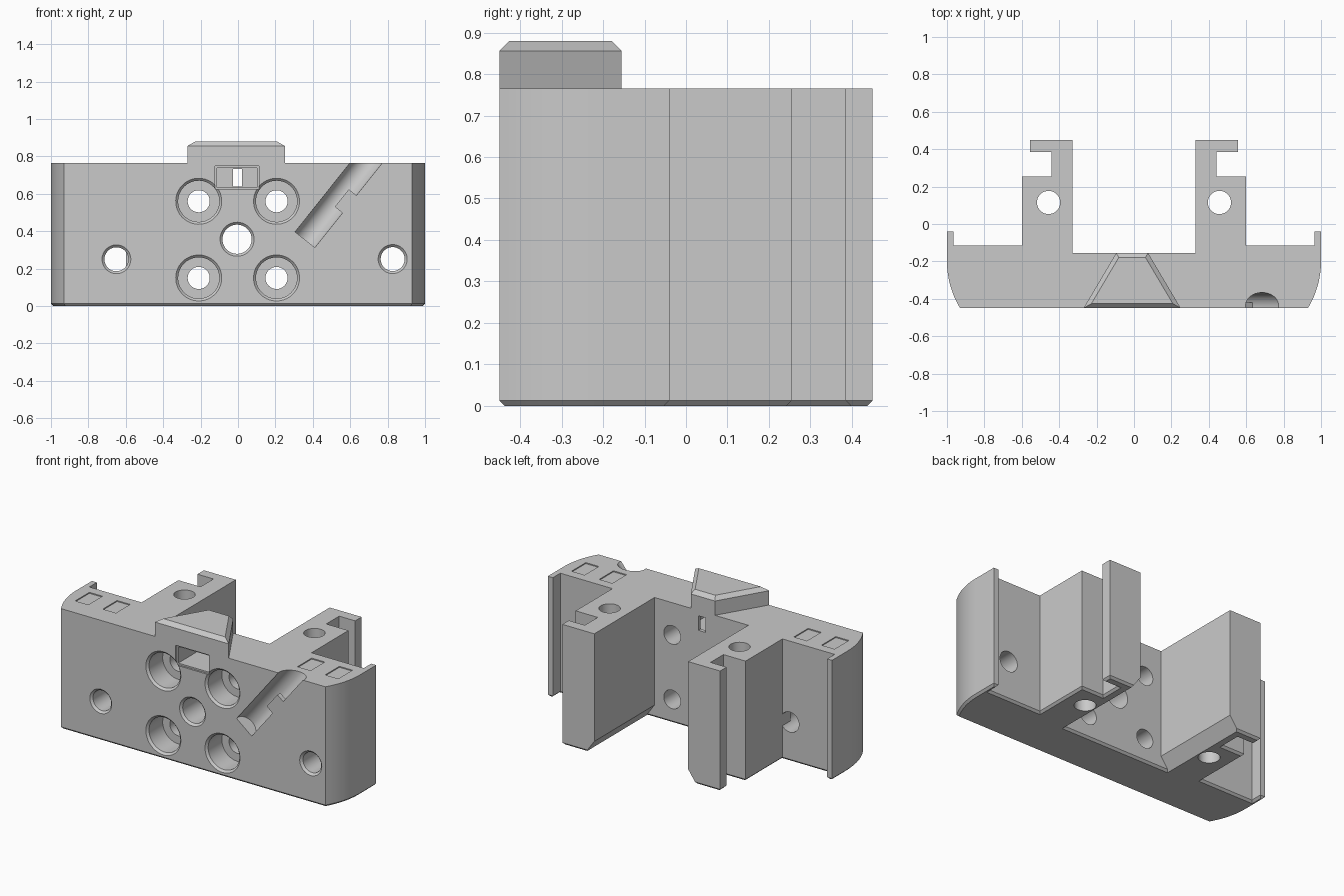
import bpy
import bmesh
import math
from mathutils import Vector, Matrix

if "Cube" in bpy.data.objects:
    bpy.data.objects.remove(bpy.data.objects["Cube"], do_unlink=True)

GREY = (0.59, 0.59, 0.59, 1)
grey = bpy.data.materials.new("light grey plastic")
grey.use_nodes = True
grey.diffuse_color = GREY
grey.node_tree.nodes["Principled BSDF"].inputs["Base Color"].default_value = GREY

FRONT, BACK, TOP = -0.45, -0.155, 0.765
X, Y, Z = (Vector(v) for v in ((1, 0, 0), (0, 1, 0), (0, 0, 1)))


def finish(bm, name):
    bmesh.ops.recalc_face_normals(bm, faces=bm.faces)
    mesh = bpy.data.meshes.new(name)
    bm.to_mesh(mesh)
    bm.free()
    mesh.materials.append(grey)
    obj = bpy.data.objects.new(name, mesh)
    bpy.context.collection.objects.link(obj)
    return obj


def loft(bm, rings):
    """Skin a closed solid over a row of equal rings of points."""
    rings = [[bm.verts.new(p) for p in ring] for ring in rings]
    bm.faces.new(rings[0])
    bm.faces.new(rings[-1])
    for low, high in zip(rings, rings[1:]):
        for i in range(len(low)):
            bm.faces.new((low[i - 1], low[i], high[i], high[i - 1]))
    bmesh.ops.recalc_face_normals(bm, faces=bm.faces)


def prism(name, pts, lo, hi, along_y=False, chamfer=0.0, chamfer_at=0.0):
    """Extrude an outline along z (or along y), optionally chamfering one end."""
    bm = bmesh.new()
    loft(bm, [[(a, b, level) for a, b in pts] for level in (lo, hi)])
    if chamfer:
        edges = [e for e in bm.edges if all(abs(v.co.z - chamfer_at) < 1e-5 for v in e.verts)]
        bmesh.ops.bevel(bm, geom=edges, offset=chamfer, segments=1, affect='EDGES')
    if along_y:
        for v in bm.verts:
            v.co = (v.co.x, v.co.z, v.co.y)
    return finish(bm, name)


def box(x0, x1, y0, y1, z0, z1):
    return prism("cutter", [(x0, y0), (x1, y0), (x1, y1), (x0, y1)], z0, z1)


def lathe(origin, axis, profile, sides=48):
    """Turned cutter: profile is (distance along the axis, radius)."""
    bm = bmesh.new()
    turns = [math.tau * (i + 0.3) / sides for i in range(sides)]
    loft(bm, [[(r * math.cos(a), r * math.sin(a), t) for a in turns] for t, r in profile])
    bm.transform(Matrix.Translation(origin) @ axis.to_track_quat('Z', 'Y').to_matrix().to_4x4())
    return finish(bm, "cutter")


def measure(mesh):
    bm = bmesh.new()
    bm.from_mesh(mesh)
    result = bm.calc_volume(), all(e.is_manifold for e in bm.edges)
    bm.free()
    return result


def cut(target, cutter):
    """Subtract the cutter, retrying with a tiny nudge if the result is not a clean solid."""
    original = target.data.copy()
    before, size = measure(original)[0], measure(cutter.data)[0]
    bpy.context.view_layer.objects.active = target
    solvers = ('EXACT', 'MANIFOLD', 'FLOAT', 'EXACT', 'FLOAT', 'EXACT')
    for i, solver in enumerate(solvers):
        cutter.location = Vector((0.0004, 0.0003, 0.0005)) * i
        mod = target.modifiers.new("cut", 'BOOLEAN')
        mod.operation = 'DIFFERENCE'
        mod.solver = solver
        mod.object = cutter
        bpy.context.view_layer.update()
        bpy.ops.object.modifier_apply(modifier=mod.name)
        after, closed = measure(target.data)
        if closed and 0.01 * size < before - after < 1.01 * size:
            break
        if i < len(solvers) - 1:
            target.data = original.copy()
    bpy.data.objects.remove(cutter, do_unlink=True)


# Front block with rounded ends and small end lips
end_curve = [(1 - 0.48 * (1 - math.cos(b)), -0.2 - 0.48 * math.sin(b))
             for b in [math.radians(31.38 * (1 - i / 8)) for i in range(9)]]
end_curve[0] = (0.93, FRONT)
half = end_curve + [(1, -0.04), (0.965, -0.04), (0.965, -0.115), (0.43, -0.115), (0.43, BACK)]
outline = half + [(-x, y) for x, y in reversed(half)]
body = prism("carriage_body", outline, 0, TOP, chamfer=0.013)
parts = [body]

# Counterbored screw holes
for x in (-0.21, 0.206):
    for z in (0.15, 0.56):
        cut(body, lathe((x, FRONT, z), Y, [(-0.02, 0.143), (0.013, 0.11), (0.15, 0.11),
                                           (0.15, 0.059), (0.5, 0.059)]))

# Centre hole and side holes with chamfered rims
for x, z, r in ((-0.005, 0.357, 0.078), (-0.65, 0.25, 0.064), (0.826, 0.25, 0.064)):
    cut(body, lathe((x, FRONT, z), Y, [(-0.02, r + 0.033), (0.013, r), (0.5, r)]))

# Blind holes from below
for s in (-1, 1):
    cut(body, lathe((s * 0.457, -0.3, 0), Z, [(-0.02, 0.1), (0.016, 0.064), (0.2, 0.064)]))

# Curved tie tunnels opening as pairs of pockets on the top
angles = [math.radians(180 + 15 * i) for i in range(13)]
for cx in (-0.782, 0.782):
    ring = [(cx - 0.137, 0.8)]
    ring += [(cx + 0.137 * math.cos(a), TOP - 0.003 + 0.137 * math.sin(a)) for a in angles]
    ring += [(cx + 0.137, 0.8), (cx + 0.058, 0.8)]
    ring += [(cx + 0.058 * math.cos(a), TOP - 0.003 + 0.058 * math.sin(a)) for a in reversed(angles)]
    ring += [(cx - 0.058, 0.8)]
    cut(body, prism("cutter", ring, -0.312, -0.183, along_y=True))
    for px in (cx - 0.0975, cx + 0.0975):
        cut(body, box(px - 0.046, px + 0.046, -0.319, -0.176, TOP - 0.009, 0.79))

# Nut pocket with a stepped rim and a slot to the rear
cut(body, box(-0.115, 0.1, -0.6, -0.18, 0.63, 0.735))
cut(body, box(-0.125, 0.11, -0.62, -0.44, 0.62, 0.745))
cut(body, box(-0.03, 0.02, -0.3, 0, 0.636, 0.729))

# Slanted cable channel ending in a through hole
base = Vector((0.356, 0.352))
along = Vector((0.623, 0.782))
side = Vector((0.782, -0.623))
cut(body, lathe((base.x, FRONT, base.y), Y, [(-0.1, 0.066), (0.5, 0.066)]))
cut(body, lathe((base.x, -0.437, base.y), Vector((along.x, 0, along.y)), [(0, 0.069), (0.75, 0.069)]))

# Small retaining tab over the channel
corners = [(0.24, 0.015), (0.36, 0.015), (0.36, 0.09), (0.24, 0.09)]
tab_pts = [tuple(base + along * t + side * n) for t, n in corners]
parts.append(prism("channel_tab", tab_pts, FRONT, FRONT + 0.03, along_y=True))

# Raised wedge on the top with a bolt hole reaching the nut pocket
wedge = prism("top_wedge", [(-0.27, FRONT), (0.25, FRONT), (0.075, BACK), (-0.095, BACK)],
              TOP, 0.88, chamfer=0.024, chamfer_at=0.88)
parts.append(wedge)
for part in (wedge, body):
    cut(part, lathe((-0.01, -0.255, 0.88), -Z, [(-0.02, 0.104), (0.02, 0.064), (0.22, 0.064)]))

# Rear arms with hooks, round inner recess, lower chamfer and vertical hole
arm_outline = [(0.33, -0.2), (0.598, -0.2), (0.598, 0.255), (0.442, 0.255),
               (0.442, 0.385), (0.555, 0.385), (0.555, 0.45), (0.33, 0.45)]
for s, name in ((-1, "right_arm"), (1, "left_arm")):
    arm = prism(name, [(s * x, y) for x, y in arm_outline], 0, TOP, chamfer=0.013)
    cut(arm, lathe((-0.003, -0.35, 0.36), Y, [(0, 0.42), (0.95, 0.42)], sides=96))
    cut(arm, prism("cutter", [(s * 0.32, -0.01), (s * 0.395, -0.01), (s * 0.32, 0.095)],
                   -0.37, 0.62, along_y=True))
    cut(arm, lathe((s * 0.457, 0.115, -0.1), Z, [(0, 0.062), (1, 0.062)]))
    if s < 0:
        # Screw groove along the outer side of this arm
        cut(arm, lathe((-0.595, -0.3, 0.25), Y, [(0, 0.079), (0.7, 0.079)]))
    parts.append(arm)

# Smooth curved walls, keep edges sharp
bpy.ops.object.select_all(action='DESELECT')
for part in parts:
    part.select_set(True)
bpy.context.view_layer.objects.active = body
bpy.ops.object.shade_smooth_by_angle(angle=math.radians(25))
